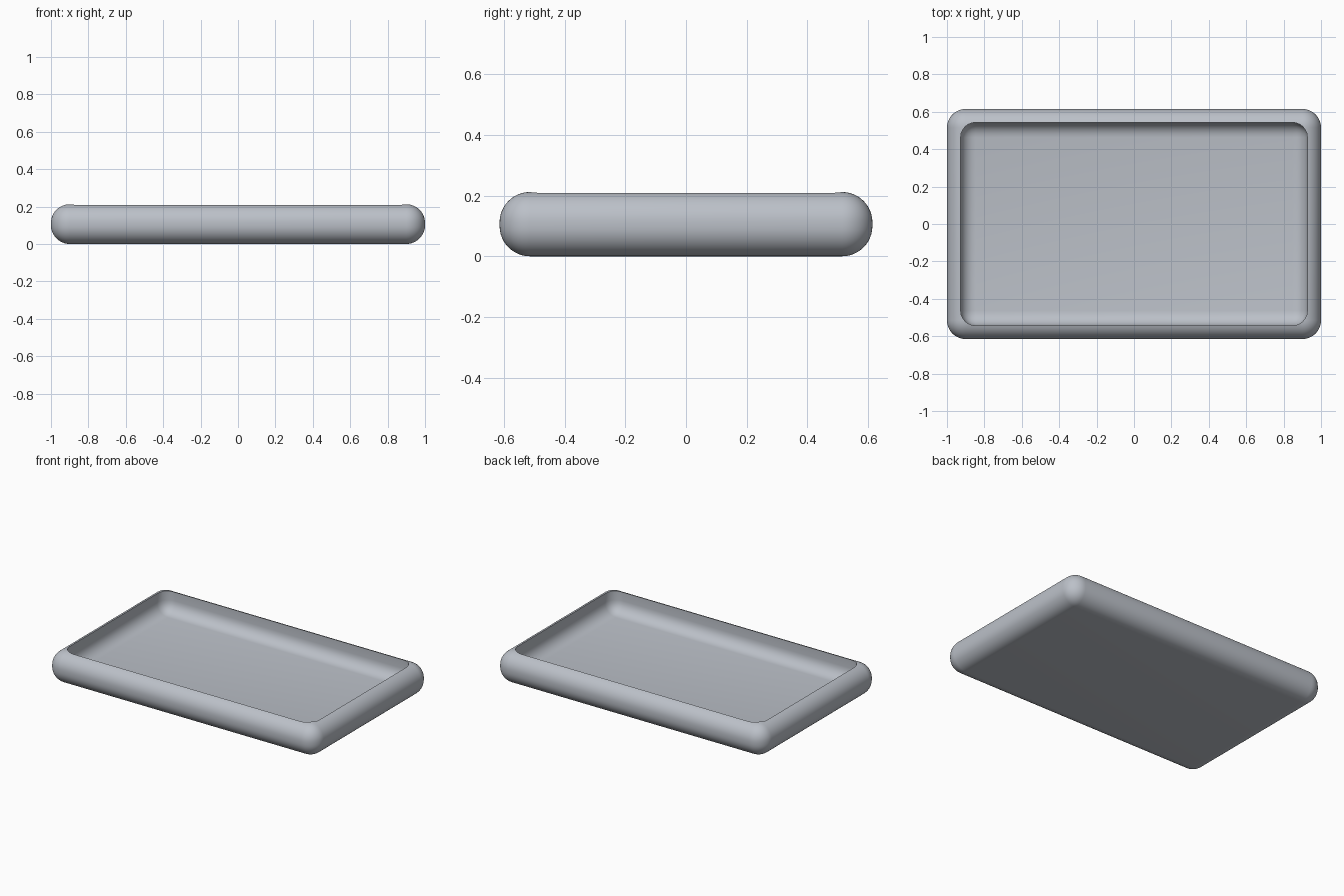
import bpy, bmesh

if "Cube" in bpy.data.objects:
    bpy.data.objects.remove(bpy.data.objects["Cube"])


def rounded_box(name, half_x, half_y, z0, z1, radius, segments):
    """Box between z0 and z1 with every edge rounded."""
    bm = bmesh.new()
    bmesh.ops.create_cube(bm, size=2)
    for v in bm.verts:
        v.co = (v.co.x * half_x, v.co.y * half_y, z1 if v.co.z > 0 else z0)
    bmesh.ops.bevel(bm, geom=bm.edges[:], offset=radius, offset_type='OFFSET',
                    segments=segments, profile=0.5, affect='EDGES')
    bmesh.ops.recalc_face_normals(bm, faces=bm.faces[:])
    mesh = bpy.data.meshes.new(name)
    bm.to_mesh(mesh)
    bm.free()
    obj = bpy.data.objects.new(name, mesh)
    bpy.context.collection.objects.link(obj)
    return obj


grey = bpy.data.materials.new("soft grey")
grey.diffuse_color = (0.50, 0.53, 0.58, 1)
grey.use_nodes = True
grey.node_tree.nodes["Principled BSDF"].inputs["Base Color"].default_value = grey.diffuse_color

# Tray body and the rounded hollow cut from its top
tray = rounded_box("tray", 1.0, 0.615, 0.0, 0.212, 0.1, 12)
hollow = rounded_box("hollow_cutter", 0.927, 0.543, 0.07, 0.5, 0.08, 6)
for obj in (tray, hollow):
    obj.data.materials.append(grey)
hollow.hide_render = True

cut = tray.modifiers.new("hollow", 'BOOLEAN')
cut.operation = 'DIFFERENCE'
cut.solver = 'EXACT'
cut.object = hollow

bpy.context.view_layer.objects.active = tray
tray.select_set(True)
bpy.ops.object.modifier_apply(modifier=cut.name)
bpy.data.objects.remove(hollow)

# Smooth rounding, crisp inner rim
bpy.ops.object.shade_smooth_by_angle(angle=0.6)
